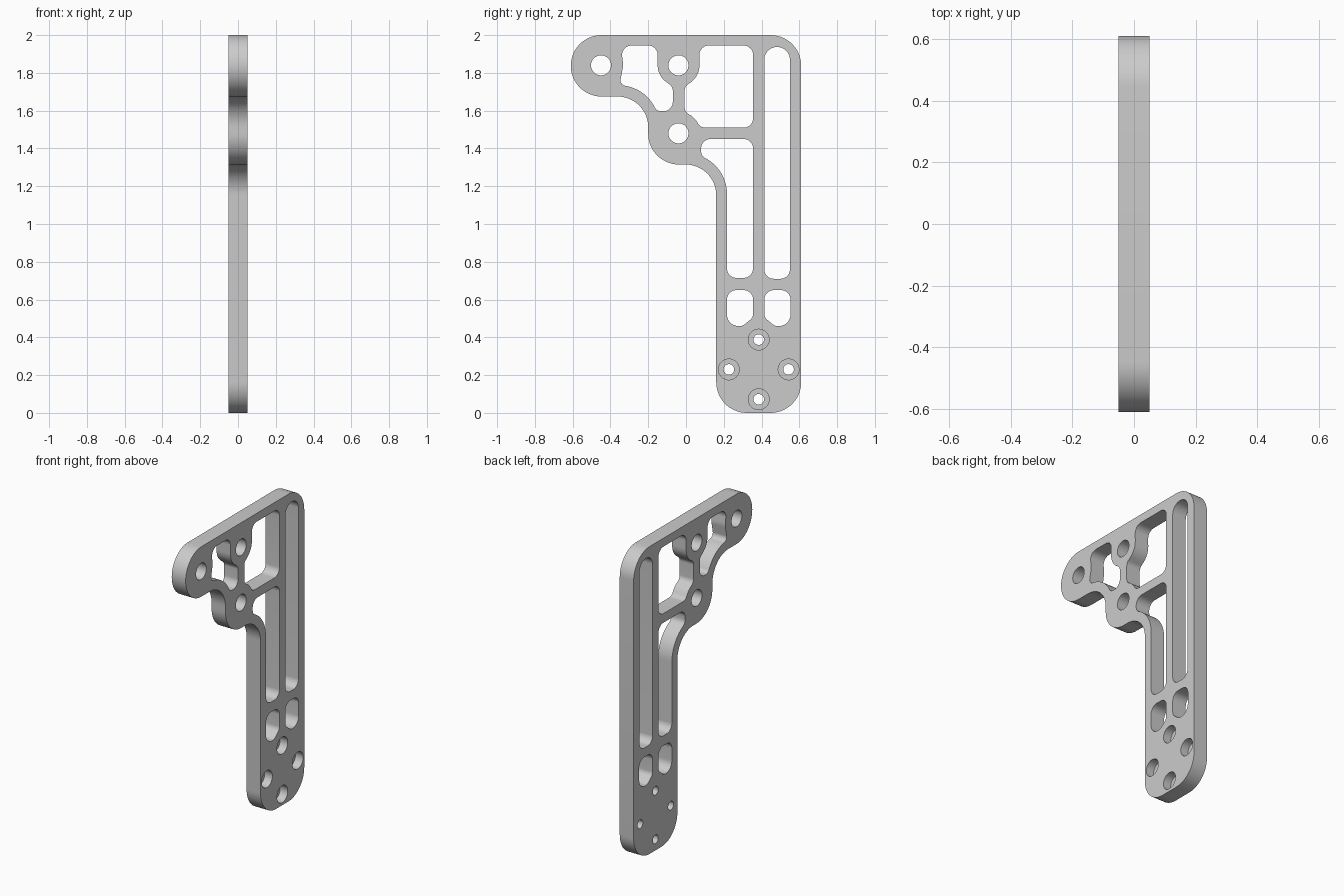
import bpy, bmesh, math
from mathutils import Vector

cube = bpy.data.objects.get("Cube")
if cube:
    bpy.data.objects.remove(cube, do_unlink=True)

HALF = 0.05      # half the plate thickness
BIG = 0.1625     # main outline radius

grey = bpy.data.materials.new("plain grey")
grey.use_nodes = True
grey.diffuse_color = (0.6, 0.6, 0.6, 1)
grey.node_tree.nodes["Principled BSDF"].inputs["Base Color"].default_value = grey.diffuse_color


def rounded(corners):
    """Fillet each (y, z, radius) corner of a closed profile."""
    out = []
    for i, (y, z, r) in enumerate(corners):
        p = Vector((y, z))
        a = (Vector(corners[i - 1][:2]) - p).normalized()
        b = (Vector(corners[(i + 1) % len(corners)][:2]) - p).normalized()
        half = a.angle(b) / 2
        start = p + a * (r / math.tan(half))
        centre = p + (a + b).normalized() * (r / math.sin(half))
        end = p + b * (r / math.tan(half))
        u, v = start - centre, end - centre
        sweep = u.angle(v)
        steps = max(3, round(sweep / math.radians(6)))
        for k in range(steps + 1):
            t = sweep * k / steps
            out.append(centre + (u * math.sin(sweep - t) + v * math.sin(t)) / math.sin(sweep))
    return out


def circle(y, z, r, n=48):
    return [Vector((y + r * math.cos(math.tau * k / n), z + r * math.sin(math.tau * k / n)))
            for k in range(n)]


def prisms(name, profiles, x0, x1):
    """Extrude closed y-z profiles from x0 to x1 as one object."""
    bm = bmesh.new()
    for profile in profiles:
        face = bm.faces.new([bm.verts.new((x0, p.x, p.y)) for p in profile])
        ext = bmesh.ops.extrude_face_region(bm, geom=[face])["geom"]
        bmesh.ops.translate(bm, vec=(x1 - x0, 0, 0),
                            verts=[g for g in ext if isinstance(g, bmesh.types.BMVert)])
    # the extruded start face is kept only once per solid
    bmesh.ops.recalc_face_normals(bm, faces=bm.faces)
    mesh = bpy.data.meshes.new(name)
    bm.to_mesh(mesh)
    bm.free()
    mesh.materials.append(grey)
    obj = bpy.data.objects.new(name, mesh)
    bpy.context.collection.objects.link(obj)
    return obj


# Bracket plate outline
outline = rounded([(y, z, BIG) for y, z in (
    (0.16, 0), (0.61, 0), (0.61, 2), (-0.61, 2),
    (-0.61, 1.675), (-0.2, 1.675), (-0.2, 1.315), (0.16, 1.315))])
plate = prisms("bracket_plate", [outline], -HALF, HALF)

# Lightening windows
rear_slot = [(0.415, 0.71, 0.05), (0.55, 0.71, 0.05), (0.55, 1.937, 0.067), (0.415, 1.937, 0.067)]
front_slot = [(0.217, 0.715, 0.05), (0.355, 0.715, 0.05), (0.355, 1.45, 0.05),
              (0.08, 1.45, 0.05), (0.08, 1.361, 0.04), (0.217, 1.287, 0.215)]
upper_window = [(0.355, 1.51, 0.05), (0.355, 1.945, 0.05), (0.07, 1.945, 0.05),
                (0.072, 1.784, 0.11), (-0.007, 1.727, 0.04), (-0.007, 1.591, 0.04),
                (0.042, 1.569, 0.11), (0.077, 1.51, 0.045)]
front_window = [(-0.345, 1.945, 0.05), (-0.15, 1.945, 0.05), (-0.15, 1.784, 0.11),
                (-0.07, 1.727, 0.04), (-0.07, 1.597, 0.05), (-0.155, 1.597, 0.035),
                (-0.214, 1.713, 0.21), (-0.352, 1.737, 0.03), (-0.332, 1.84, 0.11)]
small_window = [(0.217, 0.65, 0.05), (0.355, 0.65, 0.05), (0.355, 0.505, 0.04),
                (0.3, 0.46, 0.04), (0.217, 0.46, 0.06)]
MID = 0.385      # centre line of the lower leg
small_mirror = [(2 * MID - y, z, r) for y, z, r in small_window]
through = [rounded(w) for w in (rear_slot, front_slot, upper_window, front_window,
                                small_window, small_mirror)]

# Pivot holes and the diamond of counterbored screw holes
through += [circle(y, z, 0.053) for y, z in ((-0.45, 1.84), (-0.04, 1.84), (-0.04, 1.48))]
screws = [(MID + dy, 0.23 + dz) for dy, dz in ((0, 0.158), (0, -0.158), (0.158, 0), (-0.158, 0))]
through += [circle(y, z, 0.028, 32) for y, z in screws]
cutters = [prisms("window_cutter", through, -0.2, 0.2),
           prisms("counterbore_cutter", [circle(y, z, 0.055) for y, z in screws], -0.005, 0.2)]

bpy.ops.object.select_all(action="DESELECT")
plate.select_set(True)
bpy.context.view_layer.objects.active = plate
for cutter in cutters:
    cutter.hide_render = True
    mod = plate.modifiers.new("cut", "BOOLEAN")
    mod.operation = "DIFFERENCE"
    mod.solver = "EXACT"
    mod.object = cutter
    bpy.ops.object.modifier_apply(modifier=mod.name)
    bpy.data.objects.remove(cutter, do_unlink=True)

bpy.ops.object.shade_smooth_by_angle(angle=math.radians(30))
